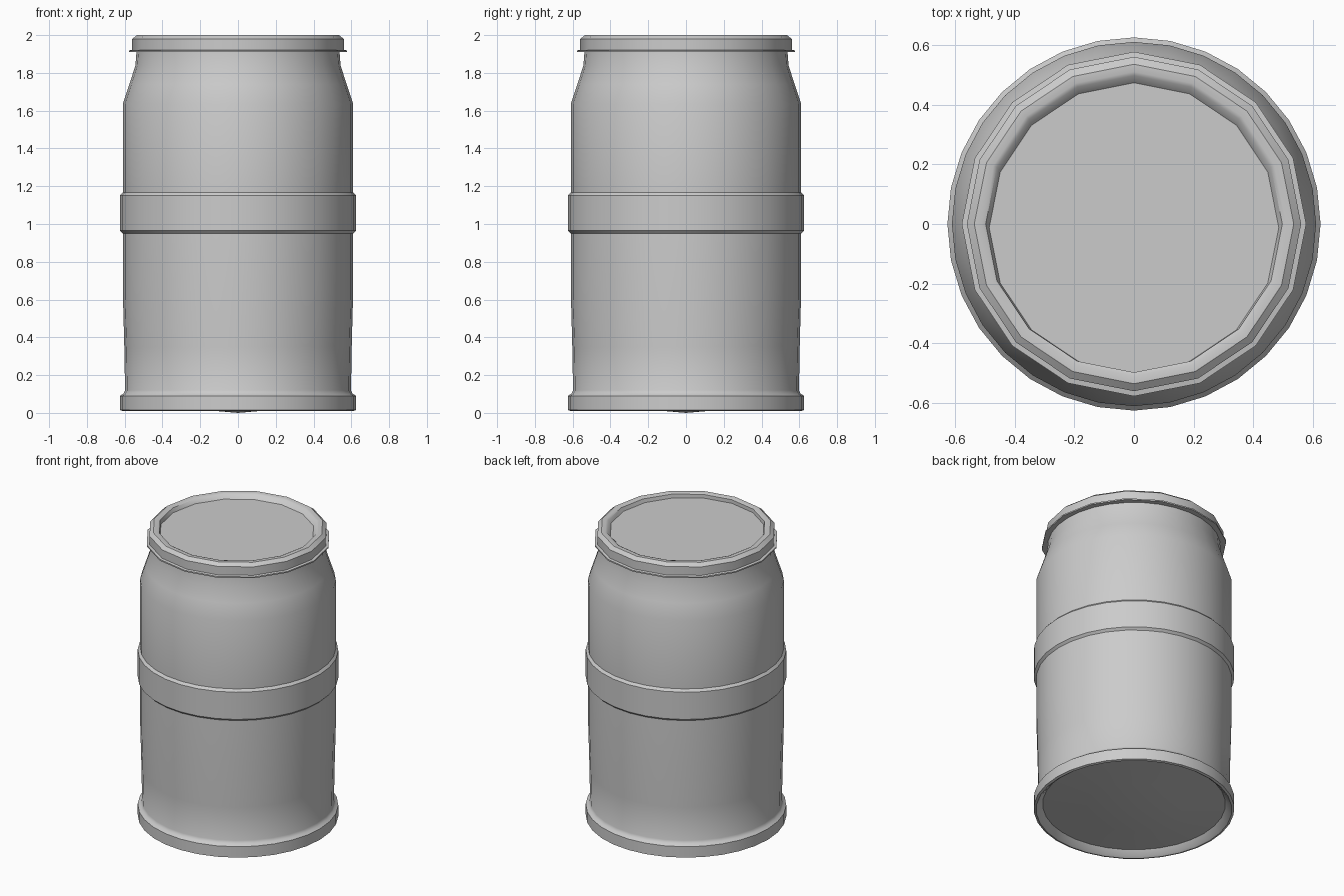
import bpy
import bmesh
from math import cos, sin, pi, radians

cube = bpy.data.objects.get("Cube")
if cube:
    bpy.data.objects.remove(cube, do_unlink=True)

grey = bpy.data.materials.new("light grey")
grey.use_nodes = True
colour = (0.6, 0.6, 0.6, 1)
grey.diffuse_color = colour
grey.node_tree.nodes["Principled BSDF"].inputs["Base Color"].default_value = colour


def lathe(name, profile, sides, sharp, shift_last=0.0):
    """Turn (radius, height) points about z; radius 0 makes a pole.
    shift_last slides the final ring along y."""
    bm = bmesh.new()
    rings = []
    for i, (r, z) in enumerate(profile):
        if r == 0:
            rings.append([bm.verts.new((0, 0, z))] * sides)
            continue
        dy = shift_last if i == len(profile) - 1 else 0
        rings.append([bm.verts.new((r * cos(2 * pi * k / sides),
                                    r * sin(2 * pi * k / sides) + dy, z))
                      for k in range(sides)])
    for low, high in zip(rings, rings[1:]):
        for k in range(sides):
            n = (k + 1) % sides
            corners = [low[k], low[n], high[n], high[k]]
            bm.faces.new(list(dict.fromkeys(corners)))
    if profile[-1][0]:
        bm.faces.new(rings[-1])
    mesh = bpy.data.meshes.new(name)
    bm.to_mesh(mesh)
    bm.free()
    mesh.materials.append(grey)
    mesh.shade_smooth()
    mesh.set_sharp_from_angle(angle=radians(sharp))
    obj = bpy.data.objects.new(name, mesh)
    bpy.context.collection.objects.link(obj)
    return obj


# Barrel body: domed base, foot ring, raised middle band, shoulder and neck
body = [
    (0, 0), (0.3, 0.026), (0.57, 0.05), (0.595, 0.02), (0.61, 0.01),
    (0.625, 0.015), (0.625, 0.09), (0.606, 0.102), (0.598, 0.12),
    (0.602, 0.35), (0.61, 0.65), (0.61, 0.95),
    (0.625, 0.965), (0.625, 1.152), (0.61, 1.168),
    (0.61, 1.635), (0.575, 1.74), (0.543, 1.84), (0.537, 1.92), (0.5, 1.94),
]
lathe("barrel_body", body, 32, 35)

# Lid: thin flange, rounded rim and a shallow recessed panel
lid = [
    (0.525, 1.91), (0.577, 1.91), (0.577, 1.919), (0.56, 1.922),
    (0.56, 1.98), (0.535, 2.0), (0.51, 2.0), (0.497, 1.995), (0.485, 1.97),
]
lathe("lid", lid, 16, 35, shift_last=-0.012)
